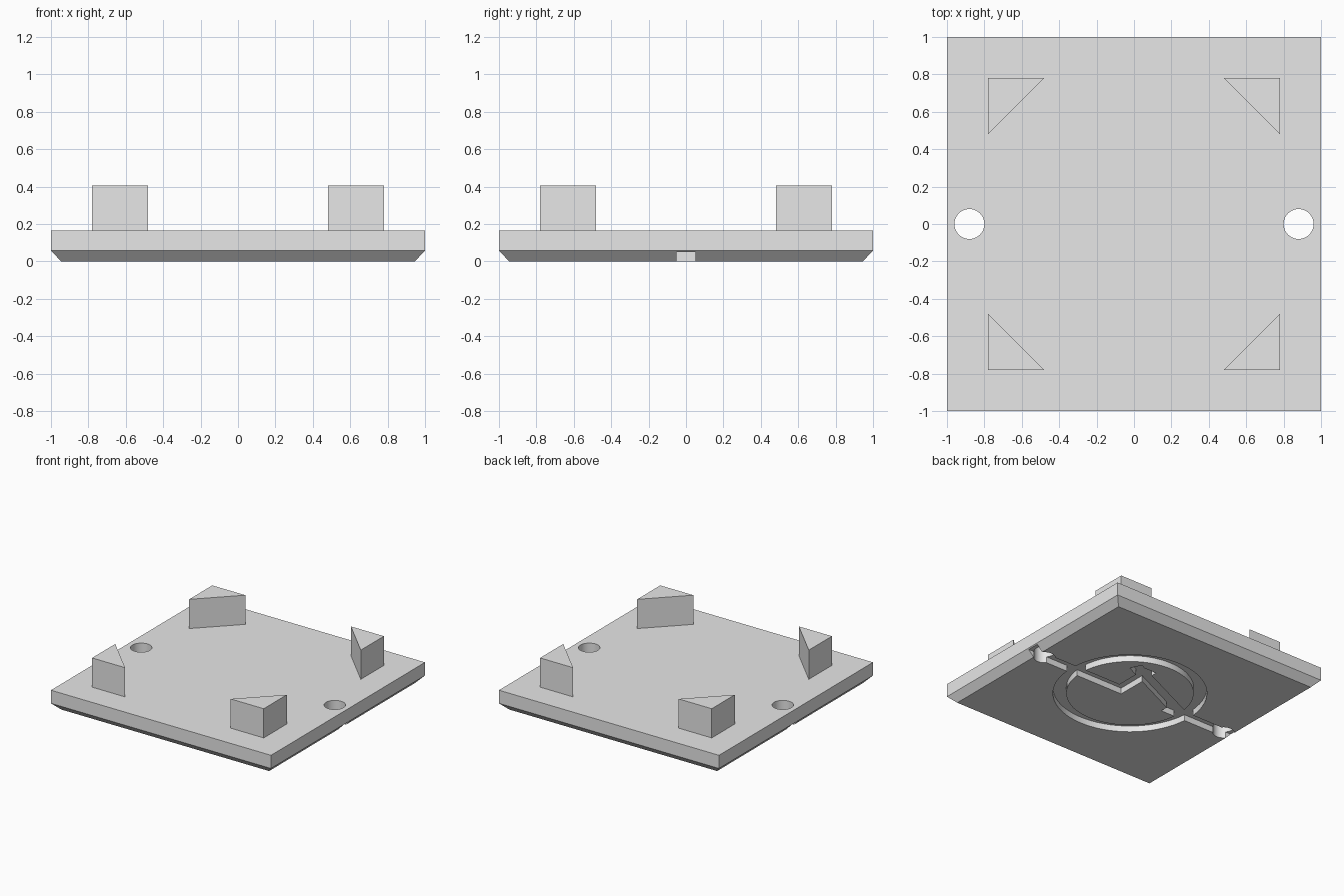
import bpy, bmesh
from math import sin, cos, pi

if "Cube" in bpy.data.objects:
    bpy.data.objects.remove(bpy.data.objects["Cube"])

TOP = 0.165          # upper face of the plate
CHAMFER = 0.057      # height of the lower bevel
DEPTH = 0.05         # groove depth in the underside
HALF = 0.05          # half groove width

grey = bpy.data.materials.new("light_grey")
grey.use_nodes = True
grey.diffuse_color = (0.8, 0.8, 0.8, 1)
grey.node_tree.nodes["Principled BSDF"].inputs["Base Color"].default_value = (0.8, 0.8, 0.8, 1)


def make(name, bm):
    bmesh.ops.recalc_face_normals(bm, faces=bm.faces)
    mesh = bpy.data.meshes.new(name)
    bm.to_mesh(mesh)
    bm.free()
    mesh.materials.append(grey)
    obj = bpy.data.objects.new(name, mesh)
    bpy.context.collection.objects.link(obj)
    return obj


def prism(name, outline, z0, z1):
    bm = bmesh.new()
    face = bm.faces.new([bm.verts.new((x, y, z0)) for x, y in outline])
    new = bmesh.ops.extrude_face_region(bm, geom=[face])["geom"]
    for v in new:
        if isinstance(v, bmesh.types.BMVert):
            v.co.z = z1
    return make(name, bm)


def box(x0, x1, y0, y1):
    return [(x0, y0), (x1, y0), (x1, y1), (x0, y1)]


def circle(cx, r, n):
    return [(cx + r * cos(2 * pi * i / n), r * sin(2 * pi * i / n)) for i in range(n)]


def ring(name, cx, inner, outer, z0, z1, n=72):
    bm = bmesh.new()
    loops = [[bm.verts.new((x, y, z)) for x, y in circle(cx, r, n)]
             for r, z in ((inner, z0), (outer, z0), (outer, z1), (inner, z1))]
    for k in range(4):
        a, b = loops[k], loops[(k + 1) % 4]
        for i in range(n):
            j = (i + 1) % n
            bm.faces.new((a[i], a[j], b[j], b[i]))
    return make(name, bm)


# Base plate with a bevelled lower rim
bm = bmesh.new()
levels = [[bm.verts.new((x, y, z)) for x, y in box(-s, s, -s, s)]
          for s, z in ((0.945, 0), (1, CHAMFER), (1, TOP))]
bm.faces.new(levels[0])
bm.faces.new(levels[2])
for a, b in zip(levels, levels[1:]):
    for i in range(4):
        j = (i + 1) % 4
        bm.faces.new((a[i], a[j], b[j], b[i]))
plate = make("base_plate", bm)

# Cutters: screw holes, ring groove, and the switch symbol grooves
cutters = [prism("hole_cutter", circle(s * 0.88, 0.08, 40), -0.1, 0.3) for s in (-1, 1)]
cutters.append(ring("ring_cutter", 0.04, 0.48, 0.58, -0.1, DEPTH))
grooves = [
    box(0.085, 1.1, -HALF, HALF),                            # left lead
    box(-1.1, -0.31, -HALF, HALF),                           # right lead
    box(0.085, 0.185, -HALF, 0.36),                          # contact bar
    [(-0.476, 0.05), (-0.36, -0.01), (0.285, 0.29), (0.24, 0.38)],  # lever
]
cutters += [prism("groove_cutter", g, -0.1, DEPTH) for g in grooves]
for c in cutters:
    c.hide_render = True
    mod = plate.modifiers.new(c.name, "BOOLEAN")
    mod.operation = "DIFFERENCE"
    mod.solver = "EXACT"
    mod.object = c

# Bake the cuts, then drop the cutters
bpy.context.view_layer.update()
graph = bpy.context.evaluated_depsgraph_get()
plate_mesh = bpy.data.meshes.new_from_object(plate.evaluated_get(graph))
plate.modifiers.clear()
plate.data = plate_mesh
for c in cutters:
    bpy.data.objects.remove(c)

# Smooth hole and ring walls, sharp edges elsewhere
bpy.ops.object.select_all(action="DESELECT")
plate.select_set(True)
bpy.context.view_layer.objects.active = plate
bpy.ops.object.shade_smooth_by_angle(angle=0.4)

# Four triangular corner posts
for sx, side in ((-1, "right"), (1, "left")):
    for sy, end in ((-1, "front"), (1, "back")):
        corner = [(sx * 0.78, sy * 0.78), (sx * 0.48, sy * 0.78), (sx * 0.78, sy * 0.48)]
        prism(f"corner_post_{end}_{side}", corner, TOP, 0.405)
